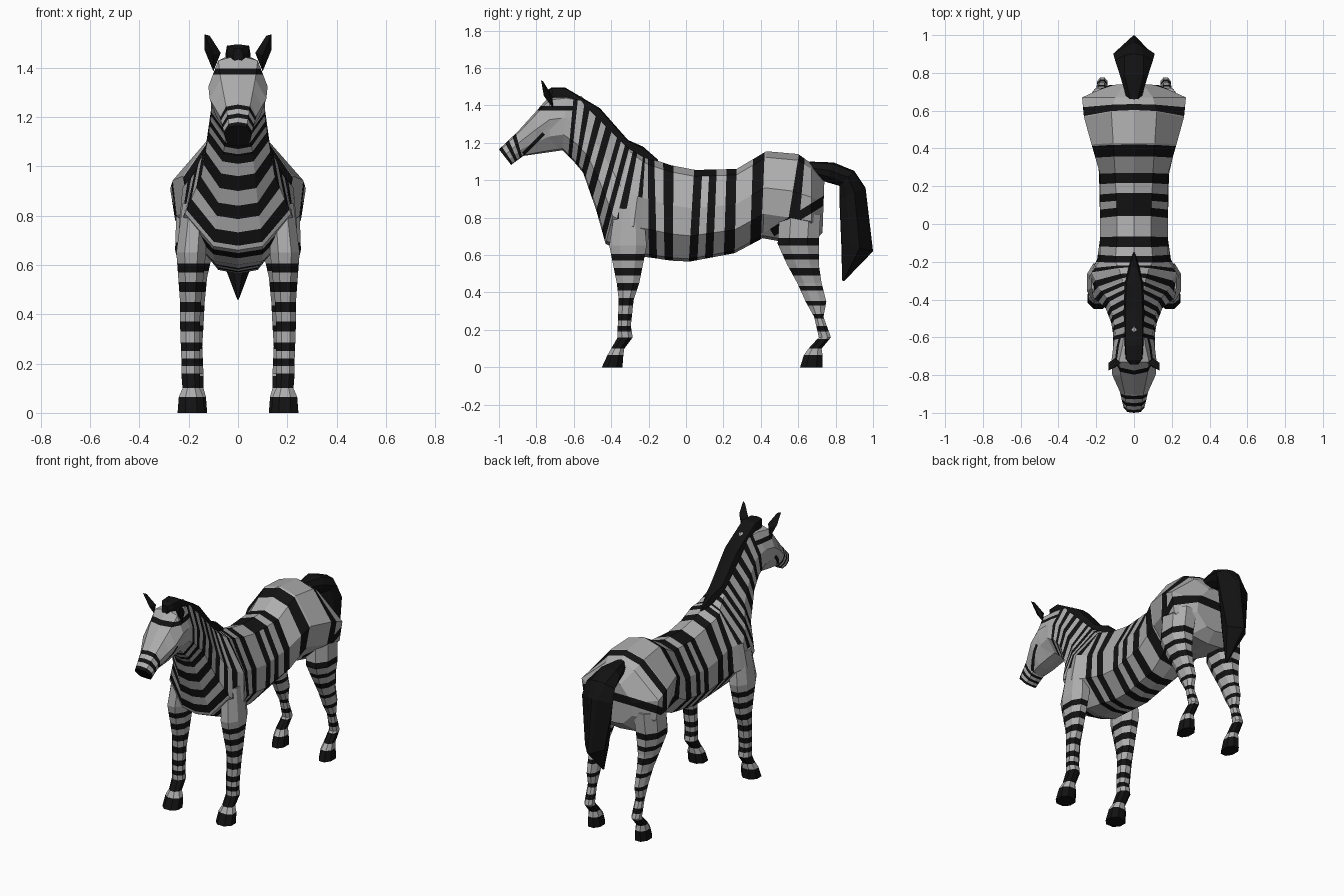
import bpy, bmesh
from mathutils import Vector


def material(name, v):
    m = bpy.data.materials.new(name)
    m.diffuse_color = (v, v, v, 1)
    return m


COAT = material("pale_coat", 0.42)
BLACK = material("black_stripe", 0.006)


def finish(name, bm):
    bmesh.ops.recalc_face_normals(bm, faces=bm.faces[:])
    me = bpy.data.meshes.new(name)
    bm.to_mesh(me)
    bm.free()
    me.materials.append(COAT)
    me.materials.append(BLACK)
    ob = bpy.data.objects.new(name, me)
    bpy.context.collection.objects.link(ob)
    return ob


def ring(ty, tz, by, bz, wt, wm, wl, wb):
    """Symmetric 10-sided section running from a top point to a bottom point."""
    half = [(0, 0), (wt, .07), (wm, .42), (wl, .72), (wb, .97), (0, 1)]
    pts = [Vector((w, ty + (by - ty) * f, tz + (bz - tz) * f)) for w, f in half]
    return pts + [Vector((-p.x, p.y, p.z)) for p in pts[-2:0:-1]]


def loft(keys, rings, stripes=(), rule=None, black=False):
    """Skin rings; extra rings are inserted at stripe edges so bands stay crisp."""
    allk = sorted(set(keys) | {k for s in stripes for k in s[:2]})
    bm = bmesh.new()
    rows = []
    for k in allk:
        i = max(j for j in range(len(keys) - 1) if keys[j] <= k)
        t = (k - keys[i]) / (keys[i + 1] - keys[i])
        rows.append([bm.verts.new(a.lerp(b, t)) for a, b in zip(rings[i], rings[i + 1])])
    n = len(rings[0])
    for k0, k1, a, b in zip(allk, allk[1:], rows, rows[1:]):
        mid = (k0 + k1) / 2
        for j in range(n):
            f = bm.faces.new((a[j], a[(j + 1) % n], b[(j + 1) % n], b[j]))
            on = any(s[0] < mid < s[1] and (len(s) < 3 or min(j, n - 1 - j) < s[2])
                     for s in stripes)
            f.material_index = int(black or on)
    for r, mid in ((rows[0], allk[0]), (rows[-1], allk[-1])):
        f = bm.faces.new(r)
        f.material_index = int(black or any(s[0] <= mid <= s[1] for s in stripes))
    return bm


def band(bm, p, q, thick):
    """Cut a straight stripe seen from the side between two (y, z) points."""
    p, q = Vector((0, *p)), Vector((0, *q))
    d = (q - p).normalized()
    n = Vector((0, -d.z, d.y))
    length = (q - p).length

    def near(f, pad):
        c = f.calc_center_median() - p
        return -pad < c.dot(d) < length + pad and abs(c.dot(n)) < thick / 2 + pad

    for co, no in ((p + n * thick / 2, n), (p - n * thick / 2, n), (p, d), (q, d)):
        faces = [f for f in bm.faces if near(f, .12)]
        geom = set(faces)
        for f in faces:
            geom.update(f.edges)
            geom.update(f.verts)
        bmesh.ops.bisect_plane(bm, geom=list(geom), plane_co=co, plane_no=no)
    for f in bm.faces:
        if near(f, 0):
            f.material_index = 1


# Body: one skin from rump through torso and neck to the nose
torso = [
    (.74, 1.00, .73, .72, .05, .13, .13, .06),
    (.67, 1.09, .67, .66, .10, .275, .255, .13),
    (.60, 1.14, .52, .67, .12, .265, .25, .12),
    (.43, 1.155, .41, .69, .11, .225, .20, .10),
    (.27, 1.06, .26, .61, .10, .18, .185, .08),
    (.05, 1.055, .02, .565, .09, .18, .18, .08),
    (-.08, 1.08, -.08, .57, .09, .18, .18, .08),
    (-.20, 1.12, -.18, .585, .10, .18, .195, .09),
    (-.23, 1.14, -.30, .60, .08, .225, .24, .10),
]
neck_head = [
    (-.29, 1.19, -.43, .66, .06, .18, .215, .10),
    (-.36, 1.26, -.48, .84, .05, .13, .15, .08),
    (-.46, 1.36, -.55, 1.04, .05, .11, .12, .06),
    (-.56, 1.45, -.60, 1.10, .05, .10, .11, .05),
    (-.64, 1.46, -.66, 1.16, .06, .11, .11, .05),
    (-.73, 1.45, -.73, 1.15, .08, .12, .10, .05),
    (-.80, 1.37, -.80, 1.14, .07, .115, .09, .05),
    (-.90, 1.26, -.87, 1.13, .05, .075, .065, .04),
    (-1.0, 1.165, -.935, 1.082, .035, .055, .05, .035),
]
rings = [ring(*s) for s in torso + neck_head]
# Each stripe: start, end, and optionally how far down the side it reaches
stripes = [(1.5, 1.95, 3), (3.06, 3.45), (4.0, 4.24), (4.48, 4.66), (4.66, 4.83, 1),
           (4.83, 5.05), (5.9, 6.35), (6.75, 7.15), (7.6, 7.95, 2), (8.45, 8.8),
           (9.1, 9.4), (9.7, 10.0), (10.3, 10.6), (10.85, 11.15), (11.5, 11.8),
           (12.2, 12.5), (16.1, 16.28), (16.48, 16.66), (16.85, 17)]
body = loft(list(range(len(rings))), rings, stripes)
band(body, (.80, .93), (.46, .72), .045)       # thigh stripe
band(body, (-.84, 1.385), (-.60, 1.385), .025)  # brow stripe
band(body, (-.87, 1.14), (-.76, 1.25), .02)    # cheek stripe
finish("body", body)


# Legs: stacked chamfered sections (z, back/front y, inner/outer x)
def leg_ring(z, y0, y1, x0, x1):
    c = .28
    dx, dy = (x1 - x0) * c, (y1 - y0) * c
    return [Vector((x, y, z)) for x, y in (
        (x0 + dx, y0), (x1 - dx, y0), (x1, y0 + dy), (x1, y1 - dy),
        (x1 - dx, y1), (x0 + dx, y1), (x0, y1 - dy), (x0, y0 + dy))]


front = [
    (0, -.45, -.34, .135, .245), (.065, -.42, -.335, .14, .24),
    (.10, -.40, -.33, .155, .225), (.16, -.365, -.285, .155, .23),
    (.22, -.365, -.295, .155, .23), (.36, -.36, -.28, .155, .235),
    (.45, -.37, -.25, .15, .235), (.65, -.41, -.21, .13, .25),
    (.85, -.38, -.23, .12, .225),
]
hind = [
    (0, .61, .73, .125, .21), (.065, .63, .73, .13, .205),
    (.10, .655, .725, .14, .20), (.16, .71, .775, .14, .195),
    (.27, .685, .735, .145, .195), (.35, .64, .75, .14, .20),
    (.45, .595, .725, .135, .21), (.55, .54, .71, .125, .23),
    (.66, .49, .71, .10, .255), (.82, .50, .72, .08, .25),
]
front_bands = [(0, .065), (.10, .16), (.19, .22), (.25, .285), (.33, .37),
               (.41, .45), (.49, .53), (.57, .605)]
hind_bands = [(0, .065), (.10, .15), (.19, .22), (.26, .285), (.33, .355),
              (.41, .435), (.49, .53), (.575, .605), (.65, .69)]
for name, rows, bands in (("front_leg", front, front_bands), ("hind_leg", hind, hind_bands)):
    for side, s in (("right", 1), ("left", -1)):
        rs = [leg_ring(*r) for r in rows]
        for r in rs:
            for v in r:
                v.x *= s
        finish(f"{name}_{side}", loft([r[0] for r in rows], rs, bands))

# Tail: ridged tuft hanging from the rump
tail = [
    (.66, 1.10, .68, 1.02, .02, .04, .04, .02),
    (.79, 1.095, .75, .99, .05, .07, .06, .03),
    (.90, 1.05, .82, .97, .05, .10, .07, .03),
    (.96, .96, .82, .90, .03, .11, .08, .03),
    (1.0, .62, .83, .66, .015, .07, .065, .03),
    (.845, .46, .835, .465, .003, .004, .004, .003),
]
finish("tail", loft(list(range(len(tail))), [ring(*s) for s in tail], black=True))

# Mane: crest strip from forehead to withers
mane = [
    (-.745, 1.48, -.745, 1.42, .012, .02, .02, .01),
    (-.72, 1.495, -.70, 1.42, .04, .045, .045, .03),
    (-.645, 1.495, -.61, 1.41, .045, .05, .05, .03),
    (-.46, 1.385, -.48, 1.30, .045, .055, .055, .03),
    (-.31, 1.215, -.35, 1.15, .04, .05, .05, .03),
    (-.23, 1.18, -.24, 1.08, .02, .03, .03, .02),
    (-.15, 1.11, -.15, 1.07, .003, .005, .005, .003),
]
finish("mane", loft(list(range(len(mane))), [ring(*s) for s in mane], black=True))

# Ears: small leaf shapes
for side, s in (("right", 1), ("left", -1)):
    bm = bmesh.new()
    for x, y, z in ((.135, -.775, 1.535), (.10, -.71, 1.385), (.135, -.735, 1.47),
                    (.07, -.735, 1.46), (.10, -.76, 1.45), (.105, -.715, 1.45),
                    (.115, -.765, 1.53)):
        bm.verts.new((x * s, y, z))
    bmesh.ops.convex_hull(bm, input=bm.verts[:])
    for f in bm.faces:
        f.material_index = 1
    finish(f"ear_{side}", bm)
